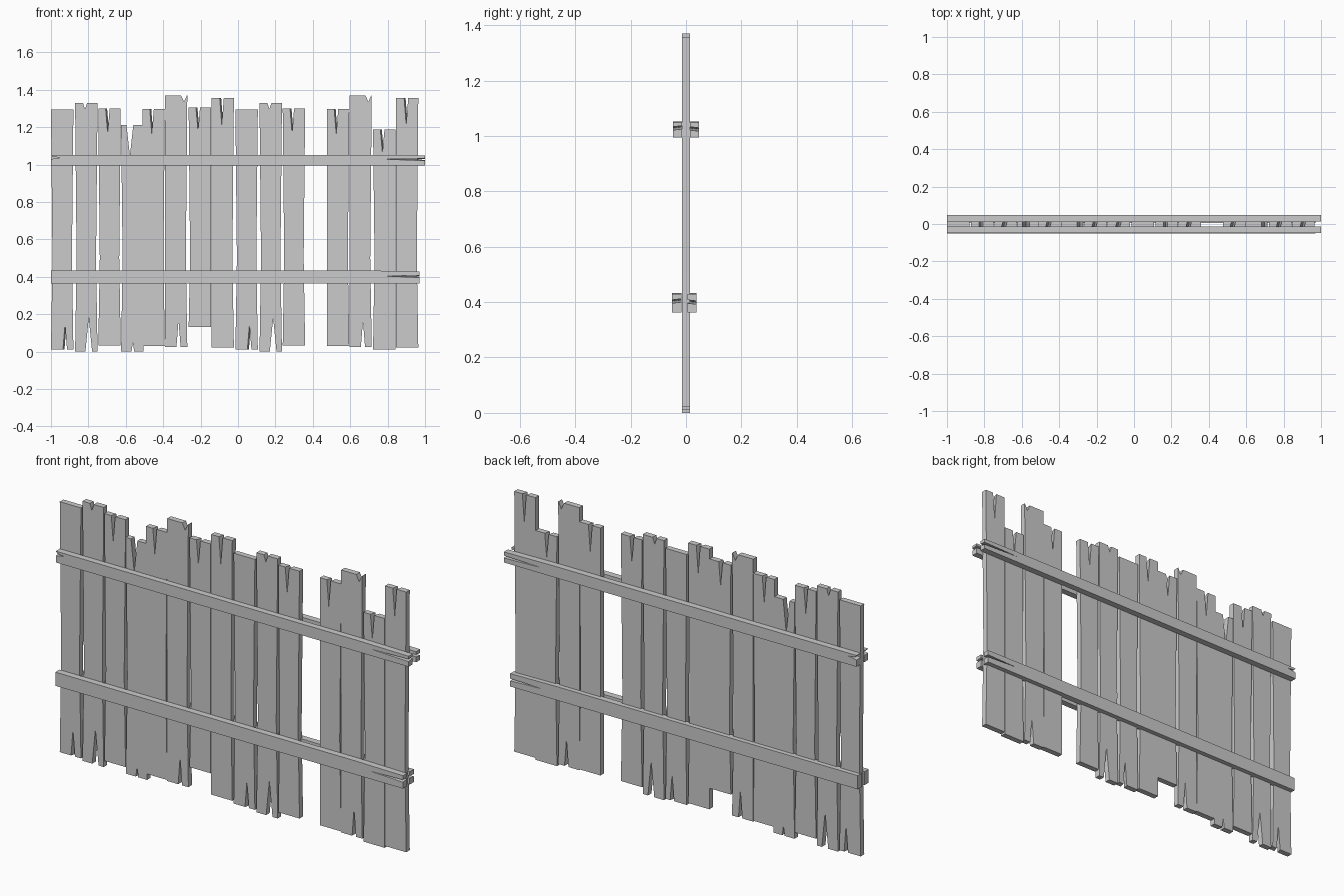
import bpy, bmesh

if "Cube" in bpy.data.objects:
    bpy.data.objects.remove(bpy.data.objects["Cube"])

SKEW = 0.008    # slanted splits: rear edge shifts by this much
WIDTH = 0.12    # board width
REPEAT = 0.986  # the board pattern repeats to the right at this distance


def slab(name, outline, y0, depth, skew=(0, 0)):
    """Extrude an outline of (x, z, is_split) along y; split points slant by skew."""
    bm = bmesh.new()
    front = [bm.verts.new((x, y0, z)) for x, z, s in outline]
    back = [bm.verts.new((x + s * skew[0], y0 + depth, z + s * skew[1])) for x, z, s in outline]
    bm.faces.new(front)
    bm.faces.new(back[::-1])
    for i in range(len(outline)):
        bm.faces.new((front[i], front[i - 1], back[i - 1], back[i]))
    bmesh.ops.recalc_face_normals(bm, faces=bm.faces)
    mesh = bpy.data.meshes.new(name)
    bm.to_mesh(mesh)
    bm.free()
    bpy.context.collection.objects.link(bpy.data.objects.new(name, mesh))


def notch(split, x0, z_edge, z_shift):
    """V split from (offset along board, tip height, half width), left to right."""
    if not split:
        return []
    dx, tip, half = split
    x = x0 + dx
    return [(x - half, z_edge, 1), (x, tip + z_shift, 1), (x + half, z_edge, 1)]


def plank(name, x0, z0, z1, waist, bottom, top, shift_z=0):
    """Board with slightly waisted sides and optional splits in its ends."""
    x1, z0, z1 = x0 + WIDTH, z0 + shift_z, z1 + shift_z
    left, right = waist
    pts = [(x0, z0, 0)] + notch(bottom, x0, z0, shift_z)
    pts += [(x1, z0, 0), (x1 - right, 0.5, 0), (x1, z1, 0)]
    pts += notch(top, x0, z1, shift_z)[::-1]
    pts += [(x0, z1, 0), (x0 + left, 0.5, 0)]
    slab(name, pts, -0.015, 0.029, (0 if bottom and top else SKEW, 0))


def rail_pair(name, z, half, x_end, y_front, y_back, chipped):
    """Front and back rail with a split right end, optionally chipped on the left."""
    pts = [(-1, z - half, 0), (x_end, z - half, 0),
           (x_end, z - 0.002, 1), (0.79, z + 0.005, 1), (x_end, z + 0.010, 1),
           (x_end, z + half - 0.004, 0), (0.70, z + half, 0), (-1, z + half, 0)]
    if chipped:
        pts += [(-0.99, z + 0.018, 0), (-0.95, z + 0.014, 0), (-1, z + 0.006, 0)]
    slab(name + "_front", pts, y_front, 0.033, (0, 0.004))
    slab(name + "_back", pts, y_back, 0.033, (0, -0.004))


# Boards: left edge, foot, top, waist (left, right), bottom split, top split
BOTH = (.008, .008)
LEFT, RIGHT = (.008, 0), (0, .008)
NARROW, WIDE = .011, .018
boards = [
    (-1.0, .01, 1.293, BOTH, (.075, .145, NARROW), None),
    (-.871, 0, 1.33, BOTH, (.073, .18, WIDE), (.053, 1.296, NARROW)),
    (-.747, .033, 1.30, BOTH, None, (.05, 1.168, NARROW)),
    (-.625, 0, 1.21, LEFT, (.063, .05, .007), (.047, 1.045, WIDE)),
    (-.511, .03, 1.298, RIGHT, None, (.05, 1.163, NARROW)),
    (-.391, .025, 1.37, RIGHT, (.073, .166, NARROW), (.102, 1.336, .016)),
    (-.264, .13, 1.305, LEFT, None, (.05, 1.18, NARROW)),
    (-.142, .022, 1.355, RIGHT, None, (.055, 1.213, NARROW)),
]
for i, (x, *shape) in enumerate(boards, 1):
    plank(f"plank_{i}", x, *shape)
    # The repeat leaves out one board, which makes the gap; one board has slipped down
    if i != 4:
        plank(f"plank_{i}_repeat", x + REPEAT, *shape, shift_z=-.118 if i == 7 else 0)

# Horizontal rails
rail_pair("upper_rail", 1.023, .029, 1.0, -.047, .014, True)
rail_pair("lower_rail", .398, .035, .97, -.050, .005, False)
